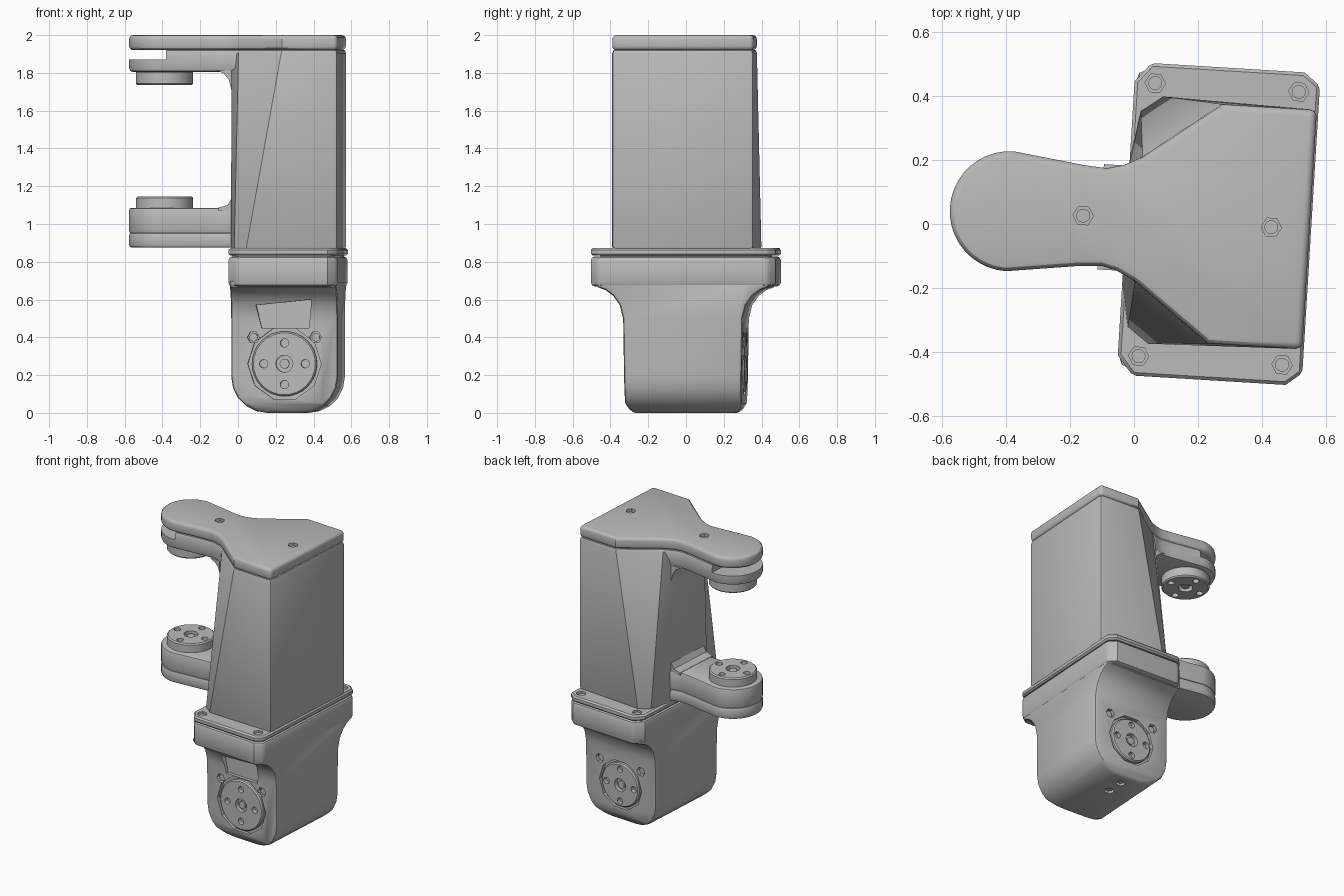
import bpy, bmesh
from math import sin, cos, pi, radians
from mathutils import Matrix

cube = bpy.data.objects.get("Cube")
if cube:
    bpy.data.objects.remove(cube)

grey = bpy.data.materials.new("plain_grey")
grey.use_nodes = True
grey.diffuse_color = (0.5, 0.5, 0.5, 1)
grey.node_tree.nodes["Principled BSDF"].inputs["Base Color"].default_value = (0.5, 0.5, 0.5, 1)

AXES = {"x": lambda u, v, w: (w, u, v),
        "y": lambda u, v, w: (u, w, v),
        "z": lambda u, v, w: (u, v, w)}
parts = []


def loft(name, low, high, a, b, axis="z", keep=True):
    """Solid between two outlines with the same number of points."""
    place = AXES[axis]
    bm = bmesh.new()
    p = [bm.verts.new(place(u, v, a)) for u, v in low]
    q = [bm.verts.new(place(u, v, b)) for u, v in high]
    bm.faces.new(p)
    bm.faces.new(q)
    for i in range(len(p)):
        j = (i + 1) % len(p)
        bm.faces.new((p[i], p[j], q[j], q[i]))
    bmesh.ops.recalc_face_normals(bm, faces=bm.faces)
    mesh = bpy.data.meshes.new(name)
    bm.to_mesh(mesh)
    bm.free()
    mesh.materials.append(grey)
    ob = bpy.data.objects.new(name, mesh)
    bpy.context.collection.objects.link(ob)
    if keep:
        parts.append(ob)
    return ob


def prism(name, pts, a, b, axis="z", keep=True):
    return loft(name, pts, pts, a, b, axis, keep)


def circle(u, v, r, n=24):
    return [(u + r * cos(2 * pi * i / n), v + r * sin(2 * pi * i / n)) for i in range(n)]


def rect(u0, v0, u1, v1):
    return [(u0, v0), (u1, v0), (u1, v1), (u0, v1)]


def mirrored(pts):
    """Close a half outline by mirroring it in its second coordinate."""
    return pts + [(u, -v) for u, v in reversed(pts) if abs(v) > 1e-5]


def apply(ob, mod):
    bpy.context.view_layer.objects.active = ob
    bpy.ops.object.modifier_apply(modifier=mod.name)


def bevel(ob, width, segments=2):
    mod = ob.modifiers.new("soft_edges", "BEVEL")
    mod.width, mod.segments = width, segments
    mod.limit_method, mod.angle_limit = "ANGLE", radians(40)
    apply(ob, mod)
    return ob


def boolean(ob, tool, operation="DIFFERENCE"):
    mod = ob.modifiers.new("cut", "BOOLEAN")
    mod.operation, mod.solver, mod.object = operation, "EXACT", tool
    apply(ob, mod)
    bpy.data.objects.remove(tool)


def cut(ob, pts, a, b, axis="z"):
    boolean(ob, prism("cutter", pts, a, b, axis, keep=False))


def screw(name, ob, u, v, top, depth, axis="z"):
    """Hexagonal pocket with a round screw head inside."""
    outward = 1 if depth > 0 else -1
    cut(ob, circle(u, v, 0.032, 6), top - depth, top + outward * 0.05, axis)
    prism(name, circle(u, v, 0.022, 12), top - depth * 1.1, top - depth * 0.4, axis)


def horn(name, u, v, radius, inner, outer, axis):
    """Round drive disc with a centre bore and four bolt holes."""
    disc = bevel(prism(name, circle(u, v, radius, 32), inner, outer, axis), 0.008, 1)
    step = 1 if outer > inner else -1
    floor, above = outer - step * 0.035, outer + step * 0.05
    cut(disc, circle(u, v, 0.045, 16), floor, above, axis)
    for i in range(4):
        du, dv = 0.11 * cos(i * pi / 2), 0.11 * sin(i * pi / 2)
        cut(disc, circle(u + du, v + dv, 0.022, 12), floor, above, axis)
    prism(name + "_centre_screw", circle(u, v, 0.026, 12), floor - step * 0.01,
          outer - step * 0.01, axis)


# Arm and cover outlines
ARM_X, ARM_R = -0.655, 0.188


def tip(r):
    return [(ARM_X - r * sin(t), r * cos(t)) for t in [i * pi / 20 for i in range(11)]]


shoulder = [(-0.25, 0.195), (-0.31, 0.165), (-0.36, 0.153), (-0.43, 0.158)]
cover_shape = mirrored([(0.285, 0.375), (-0.01, 0.375)] + shoulder + tip(ARM_R))
arm_shape = mirrored([(-0.2, 0.195)] + shoulder + tip(ARM_R))

# Top cover with two screws
cover = bevel(prism("top_cover", cover_shape, 1.92, 2.0), 0.022, 3)
for i, x in enumerate((-0.425, 0.165)):
    screw("cover_screw_%d" % i, cover, x, 0, 2.0, 0.04)

# Main column, flaring towards its foot
column_top = mirrored([(0.285, 0.375), (-0.01, 0.375), (-0.25, 0.195), (-0.29, 0.165)])
column_foot = mirrored([(0.285, 0.375), (-0.2, 0.388), (-0.265, 0.34), (-0.29, 0.2)])
bevel(loft("column", column_foot, column_top, 0.86, 1.925), 0.02)

# Upper arm with a slot under the cover
upper_arm = bevel(prism("upper_arm", arm_shape, 1.805, 1.925), 0.02)
cut(upper_arm, rect(-1, -0.5, -0.635, 0.5), 1.872, 1.94)
prism("slot_spacer", circle(ARM_X + 0.07, 0, 0.05, 12), 1.86, 1.93)
prism("upper_fillet", [(-0.26, 1.815), (-0.37, 1.815), (-0.33, 1.795), (-0.305, 1.765),
                       (-0.288, 1.7), (-0.26, 1.7)], -0.165, 0.165, "y")
horn("upper_horn", ARM_X, 0, 0.152, 1.81, 1.735, "z")

# Lower arm in two layers
bevel(prism("lower_arm_base", arm_shape, 0.875, 0.955), 0.015)
bevel(prism("lower_arm_cap", arm_shape, 0.95, 1.085), 0.012)
prism("lower_fillet", [(-0.26, 1.07), (-0.36, 1.07), (-0.36, 1.087), (-0.31, 1.1),
                       (-0.288, 1.14), (-0.26, 1.14)], -0.165, 0.165, "y")
horn("lower_horn", ARM_X, 0, 0.152, 1.07, 1.145, "z")

# Flange plate and collar with clipped corners
clipped = mirrored([(0.29, 0.45), (0.24, 0.49), (-0.24, 0.49), (-0.29, 0.43)])
flange = bevel(prism("flange", clipped, 0.832, 0.872), 0.01, 1)
bevel(prism("collar", clipped, 0.67, 0.828), 0.02, 2)
prism("flange_joint", rect(-0.27, -0.44, 0.27, 0.44), 0.8, 0.84)
for i, (x, y) in enumerate([(a, b) for a in (-0.225, 0.225) for b in (-0.428, 0.428)]):
    screw("flange_screw_%d" % i, flange, x, y, 0.872, 0.025)

# Lower housing: rounded front profile crossed with a shouldered side profile
half = 0.283
corner = [(0.093 + 0.19 * cos(t), 0.19 - 0.19 * sin(t)) for t in [i * pi / 10 for i in range(6)]]
front_shape = [(half, 0.7)] + corner + [(-x, z) for x, z in reversed(corner)] + [(-half, 0.7)]
side_half = [(0.47, 0.7), (0.45, 0.665), (0.41, 0.65), (0.37, 0.62), (0.335, 0.57),
             (0.317, 0.5), (0.31, 0.05), (0.28, 0.0)]
side_shape = side_half + [(-y, z) for y, z in reversed(side_half)]
housing = prism("lower_housing", front_shape, -0.6, 0.6, "y")
boolean(housing, prism("cutter", side_shape, -0.4, 0.4, "x", keep=False), "INTERSECT")
bevel(housing, 0.018, 2)

# Drive discs on the front and back of the housing
for name, side, pocket, radius in (("front", -1, 0.195, 0.172), ("back", 1, 0.17, 0.15)):
    cut(housing, circle(0, 0.26, pocket, 10), side * 0.29, side * 0.4, "y")
    horn(name + "_horn", 0, 0.26, radius, side * 0.28, side * 0.318, "y")
    for i, x in enumerate((-0.165, 0.165)):
        screw("%s_screw_%d" % (name, i), housing, x, 0.4, side * 0.312, side * 0.03, "y")

# Vent pocket above the front disc, and screws underneath
cut(housing, [(-0.12, 0.45), (0.13, 0.45), (0.145, 0.6), (-0.15, 0.57)], -0.5, -0.295, "y")
for i, y in enumerate((0.08, 0.2)):
    screw("base_screw_%d" % i, housing, 0, y, 0.0, -0.03)

# Turn the whole assembly slightly and shade it
turn = Matrix.Translation((0.265, 0, 0)) @ Matrix.Rotation(radians(-3.5), 4, "Z")
bpy.ops.object.select_all(action="DESELECT")
for ob in parts:
    ob.data.transform(turn)
    ob.select_set(True)
bpy.context.view_layer.objects.active = parts[0]
bpy.ops.object.shade_smooth_by_angle(angle=radians(30))
